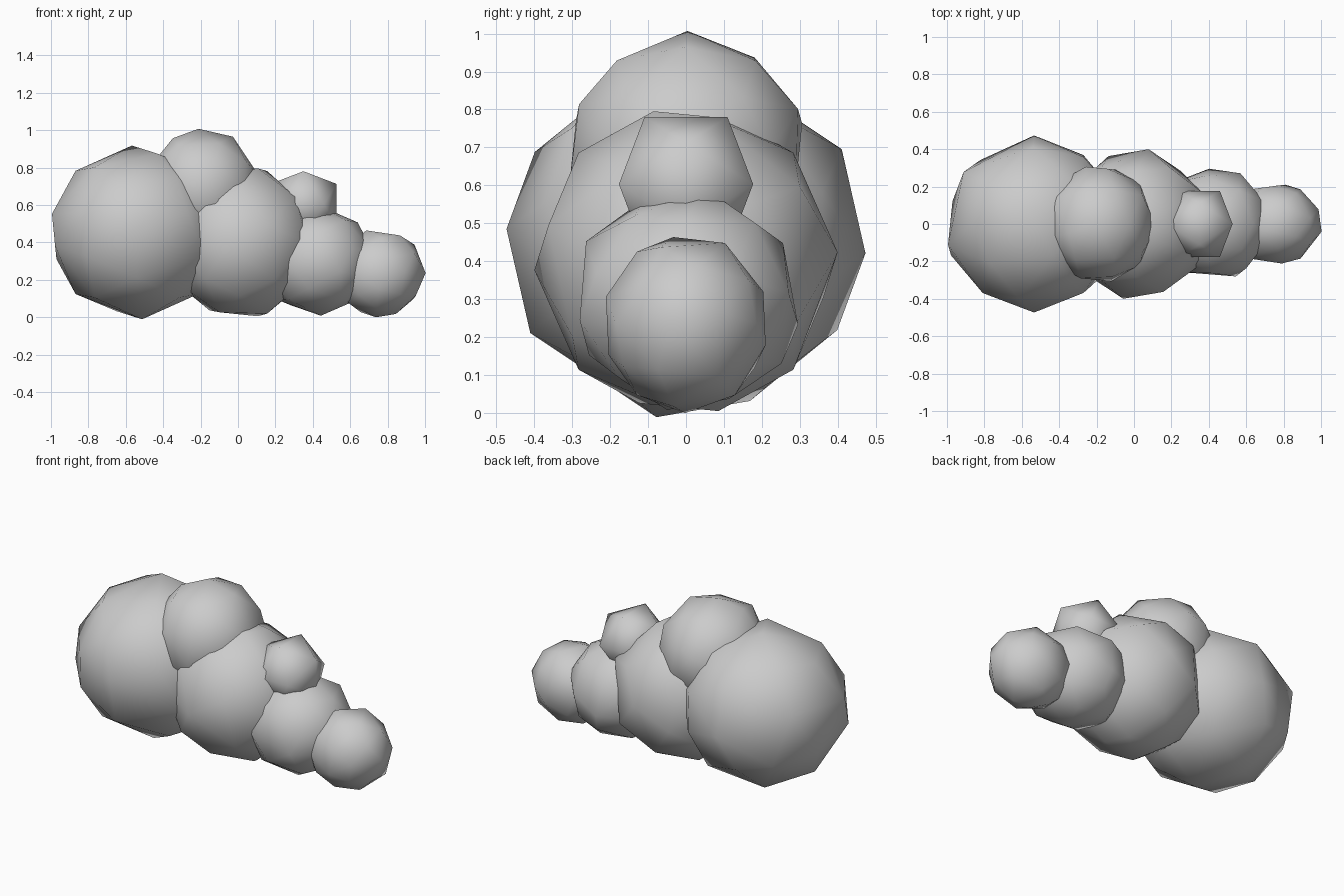
import bpy
import bmesh
import math
from mathutils import Matrix

cube = bpy.data.objects.get("Cube")
if cube:
    bpy.data.objects.remove(cube, do_unlink=True)

grey = bpy.data.materials.new("soft_grey")
grey.use_nodes = True
colour = (0.6, 0.6, 0.6, 1)
grey.diffuse_color = colour
grey.node_tree.nodes["Principled BSDF"].inputs["Base Color"].default_value = colour

# Turns the default icosphere so that an edge running front to back is on top
TILT = (Matrix.Rotation(math.pi / 2, 4, "Z")
        @ Matrix.Rotation(-math.atan(2 / (1 + math.sqrt(5))), 4, "Y"))


def puff(name, centre, radii, detail, keep=1.0):
    """One rounded lump, thinned to a few facets and shaded smooth."""
    bm = bmesh.new()
    bmesh.ops.create_icosphere(bm, subdivisions=detail, radius=1)
    bmesh.ops.transform(bm, matrix=TILT, verts=bm.verts)
    bmesh.ops.scale(bm, vec=radii, verts=bm.verts)
    mesh = bpy.data.meshes.new(name)
    bm.to_mesh(mesh)
    bm.free()
    mesh.materials.append(grey)
    for face in mesh.polygons:
        face.use_smooth = True
    obj = bpy.data.objects.new(name, mesh)
    obj.location = centre
    bpy.context.collection.objects.link(obj)
    if keep < 1:
        thin = obj.modifiers.new("thin", "DECIMATE")
        thin.ratio = keep
    return obj


# Main row of lumps, shrinking towards one end
puff("large_puff", (-0.54, 0, 0.453), (0.46, 0.46, 0.453), 3, 0.21)
puff("middle_puff", (0.01, 0, 0.4), (0.4, 0.39, 0.4), 3, 0.21)
puff("small_puff", (0.425, 0, 0.3), (0.3, 0.295, 0.285), 3, 0.21)
puff("end_puff", (0.755, 0, 0.236), (0.243, 0.215, 0.23), 3, 0.21)

# Lumps resting on top
puff("upper_puff", (-0.19, 0, 0.688), (0.305, 0.31, 0.31), 3, 0.21)
puff("upper_small_puff", (0.35, 0, 0.603), (0.208, 0.208, 0.208), 1)
